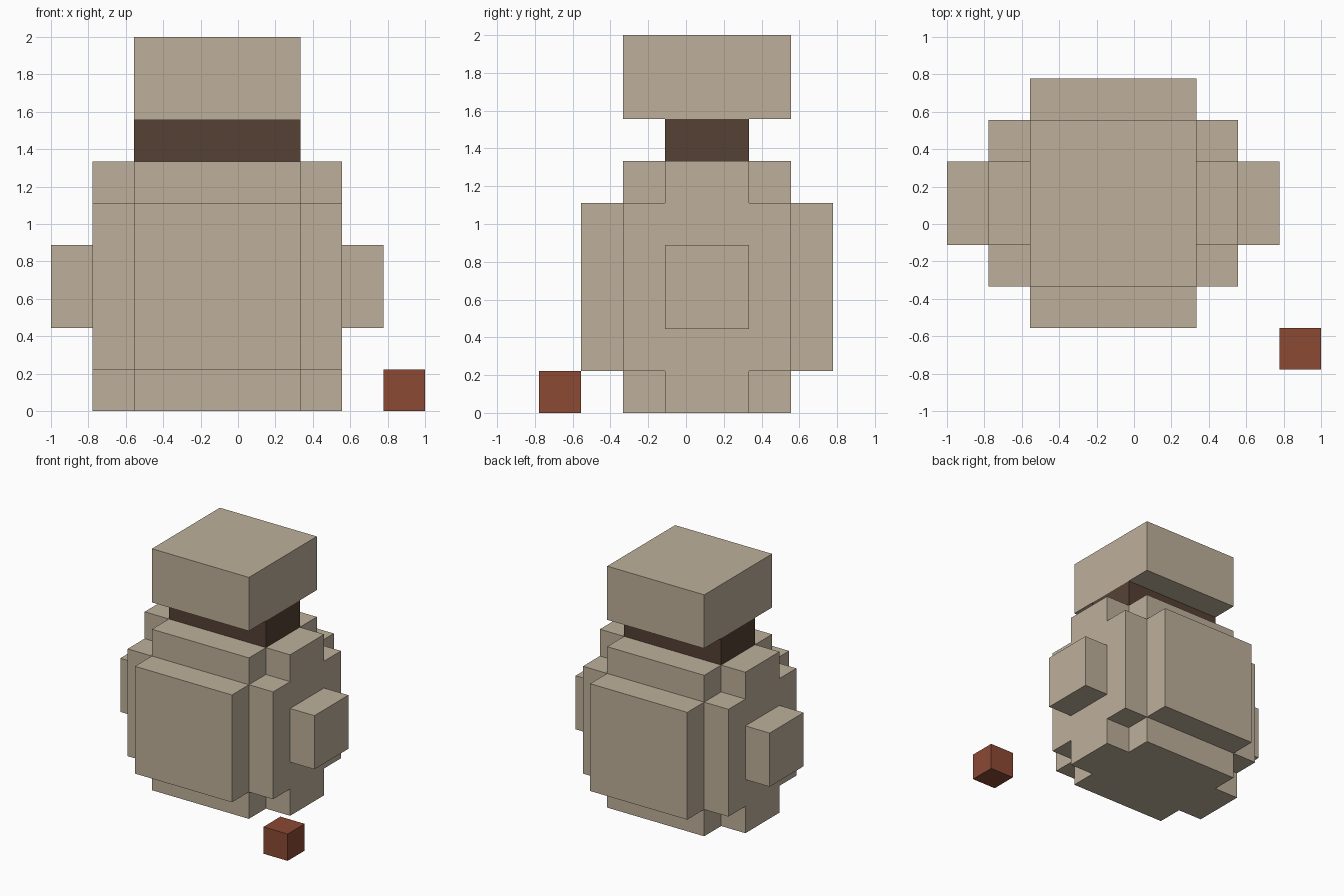
import bpy, bmesh, math
from mathutils import Vector
from itertools import product

default = bpy.data.objects.get("Cube")
if default:
    bpy.data.objects.remove(default, do_unlink=True)

U = 2 / 9                                  # block size
ORIGIN = Vector((-1, -3.5 * U, 0))         # corner of the block grid


def material(name, rgb):
    mat = bpy.data.materials.new(name)
    mat.use_nodes = True
    mat.diffuse_color = (*rgb, 1)
    bsdf = mat.node_tree.nodes["Principled BSDF"]
    bsdf.inputs["Base Color"].default_value = (*rgb, 1)
    bsdf.inputs["Roughness"].default_value = 0.9
    return mat


def block_part(name, mat, *boxes):
    """Outer skin of joined boxes, each given as x, y and z ranges in blocks."""
    cells = set()
    for box in boxes:
        cells.update(product(*(range(*span) for span in box)))
    bm = bmesh.new()
    for cell in cells:
        centre = Vector(cell) + Vector((0.5, 0.5, 0.5))
        for axis, sign in product(range(3), (-1, 1)):
            step = Vector((0, 0, 0))
            step[axis] = sign
            if tuple(int(c + s) for c, s in zip(cell, step)) in cells:
                continue
            # Two in-plane directions, ordered so the face points outward
            a, b = Vector((0, 0, 0)), Vector((0, 0, 0))
            a[(axis + 1) % 3] = 0.5
            b[(axis + 2) % 3] = 0.5 * sign
            mid = centre + step * 0.5
            corners = (mid - a - b, mid + a - b, mid + a + b, mid - a + b)
            bm.faces.new([bm.verts.new(ORIGIN + p * U) for p in corners])
    bmesh.ops.remove_doubles(bm, verts=bm.verts, dist=U / 100)
    # Merge the grid squares into clean flat panels
    bmesh.ops.dissolve_limit(bm, angle_limit=math.radians(1),
                             verts=bm.verts, edges=bm.edges)
    mesh = bpy.data.meshes.new(name)
    bm.to_mesh(mesh)
    bm.free()
    mesh.materials.append(mat)
    obj = bpy.data.objects.new(name, mesh)
    bpy.context.collection.objects.link(obj)
    return obj


beige = material("beige", (0.515, 0.434, 0.328))
dark_brown = material("dark brown", (0.091, 0.053, 0.034))
rust = material("rust red", (0.258, 0.067, 0.034))

# Rounded body: stepped core, wide middle bands and side handles
block_part("body", beige,
           ((2, 6), (2, 6), (0, 6)),
           ((1, 7), (3, 5), (0, 6)),
           ((1, 7), (2, 6), (1, 5)),
           ((2, 6), (1, 7), (1, 5)),
           ((0, 8), (3, 5), (2, 4)))

# Neck and cap
block_part("neck", dark_brown, ((2, 6), (3, 5), (6, 7)))
block_part("cap", beige, ((2, 6), (2, 6), (7, 9)))

# Loose block on the ground
block_part("small_block", rust, ((8, 9), (0, 1), (0, 1)))
